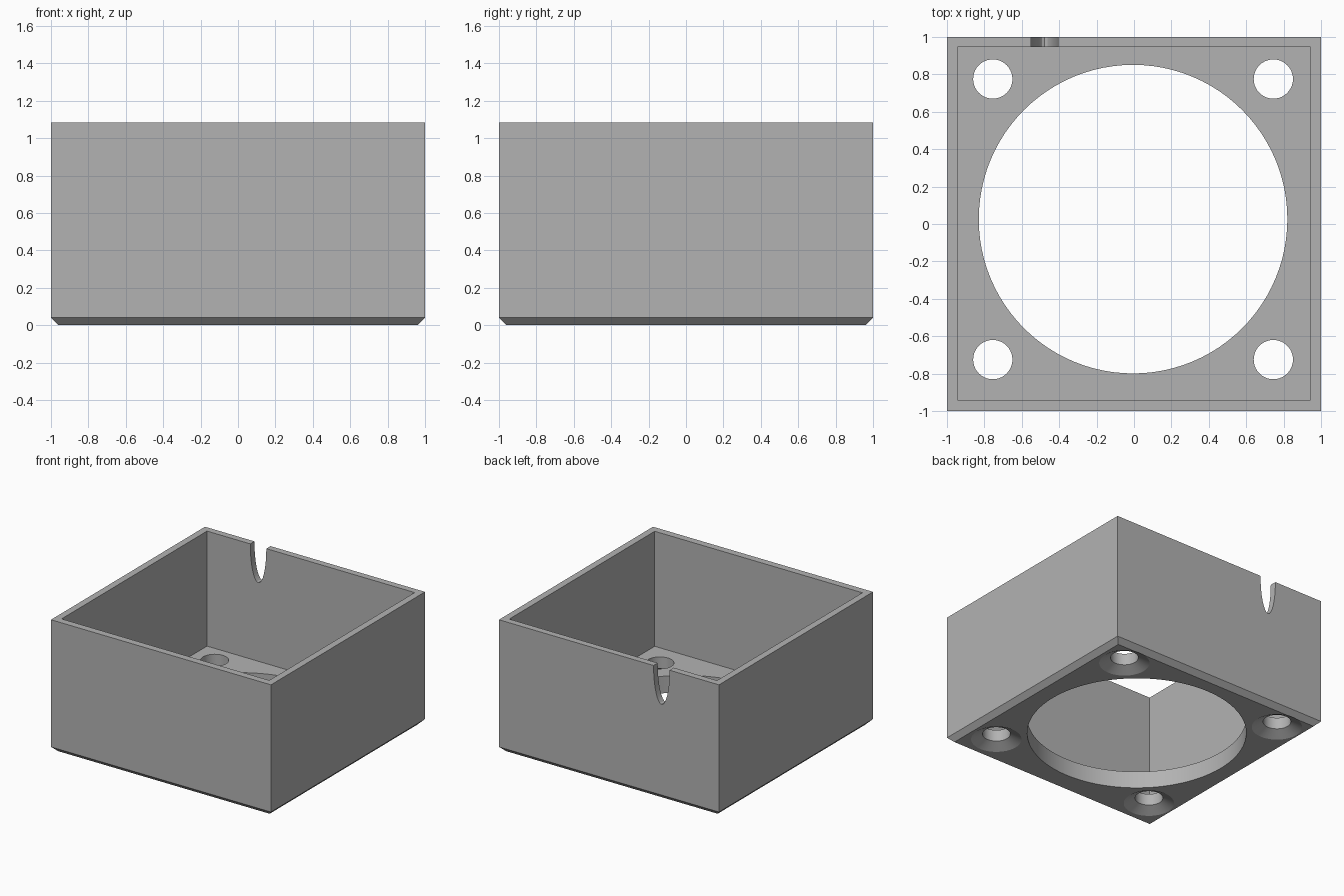
import bpy, bmesh
from math import cos, sin, pi, radians

HEIGHT, FLOOR, CHAMFER = 1.085, 0.14, 0.04

if "Cube" in bpy.data.objects:
    bpy.data.objects.remove(bpy.data.objects["Cube"])

grey = bpy.data.materials.new("plain grey")
grey.use_nodes = True
colour = (0.45, 0.45, 0.45, 1)
grey.diffuse_color = colour
grey.node_tree.nodes["Principled BSDF"].inputs["Base Color"].default_value = colour


def loft(name, rings):
    """Closed solid through a stack of equal-length rings of points."""
    bm = bmesh.new()
    loops = [[bm.verts.new(p) for p in ring] for ring in rings]
    n = len(loops[0])
    for low, high in zip(loops, loops[1:]):
        for i in range(n):
            j = (i + 1) % n
            bm.faces.new((low[i], low[j], high[j], high[i]))
    bm.faces.new(loops[0][::-1])
    bm.faces.new(loops[-1])
    bmesh.ops.recalc_face_normals(bm, faces=bm.faces)
    mesh = bpy.data.meshes.new(name)
    bm.to_mesh(mesh)
    bm.free()
    mesh.materials.append(grey)
    obj = bpy.data.objects.new(name, mesh)
    bpy.context.collection.objects.link(obj)
    return obj


def square(half, z, shift=0):
    return [(half * sx, half * sy + shift, z)
            for sx, sy in ((-1, -1), (1, -1), (1, 1), (-1, 1))]


def circle(x, y, r, z, n):
    return [(x + r * cos(2 * pi * i / n), y + r * sin(2 * pi * i / n), z)
            for i in range(n)]


def cut(target, cutter):
    cutter.hide_render = True
    mod = target.modifiers.new("cut", "BOOLEAN")
    mod.operation = "DIFFERENCE"
    mod.solver = "EXACT"
    mod.object = cutter
    bpy.context.view_layer.objects.active = target
    bpy.ops.object.modifier_apply(modifier=mod.name)
    bpy.data.objects.remove(cutter)


# Outer block with a chamfered bottom edge
housing = loft("open_box_housing", [square(1 - CHAMFER, 0), square(1, CHAMFER),
                                    square(1, HEIGHT)])

# Hollow interior
cut(housing, loft("interior_cutter", [square(0.944, FLOOR, 0.002),
                                      square(0.944, HEIGHT + 0.2, 0.002)]))

# Large round opening in the floor
cut(housing, loft("opening_cutter", [circle(-0.005, 0.026, 0.825, z, 96)
                                     for z in (-0.1, FLOOR + 0.1)]))

# Four screw holes, countersunk from below
SINK, HOLE_R, SINK_R = 0.045, 0.105, 0.19
slope = (SINK_R - HOLE_R) / SINK
for x in (-0.755, 0.745):
    for y in (-0.725, 0.775):
        rings = ((SINK_R + slope * 0.02, -0.02), (HOLE_R, SINK), (HOLE_R, FLOOR + 0.1))
        cut(housing, loft("screw_hole_cutter",
                          [circle(x, y, r, z, 40) for r, z in rings]))

# Rounded cable notch in the top of the back wall
arc = [(-0.478 + 0.073 * cos(pi + pi * i / 16), HEIGHT + 0.3 * sin(pi + pi * i / 16))
       for i in range(17)]
outline = [(arc[0][0], HEIGHT + 0.1)] + arc + [(arc[-1][0], HEIGHT + 0.1)]
cut(housing, loft("notch_cutter", [[(x, y, z) for x, z in outline] for y in (0.9, 1.1)]))

# Smooth round walls, sharp edges
bpy.ops.object.select_all(action="DESELECT")
housing.select_set(True)
bpy.context.view_layer.objects.active = housing
bpy.ops.object.shade_smooth_by_angle(angle=radians(25))
